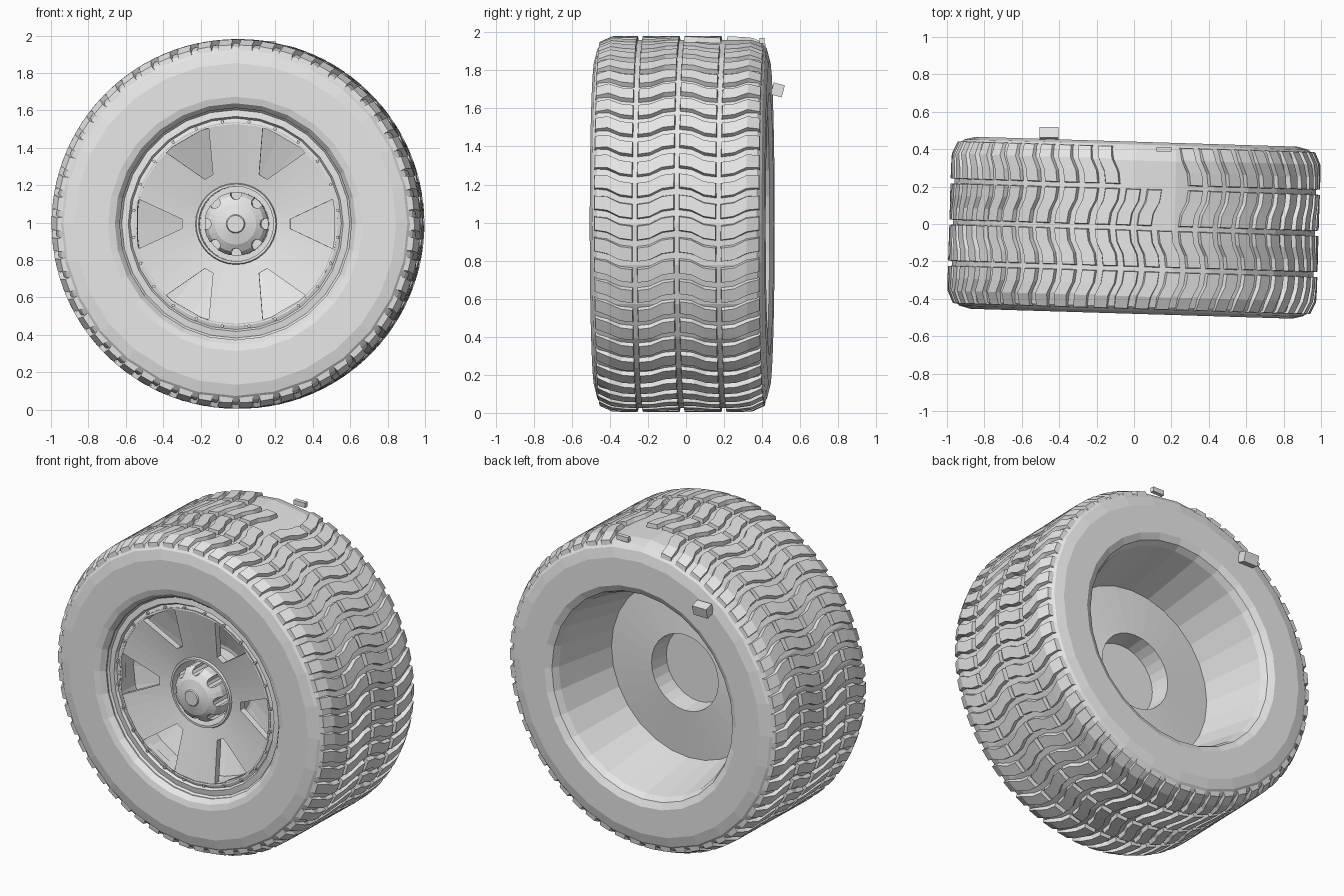
import bpy, bmesh
from math import sin, cos, pi, radians
from mathutils import Matrix, Vector

if "Cube" in bpy.data.objects:
    bpy.data.objects.remove(bpy.data.objects["Cube"])

SEG = 28
PLACE = Matrix.Translation((0, -0.02, 0.993)) @ Matrix.Rotation(radians(-1.75), 4, "Z")

grey = bpy.data.materials.new("plain grey")
grey.use_nodes = True
grey.diffuse_color = (0.8, 0.8, 0.8, 1)
grey.node_tree.nodes["Principled BSDF"].inputs["Base Color"].default_value = (0.8, 0.8, 0.8, 1)


def polar(r, a, y):
    return Vector((r * cos(a), y, r * sin(a)))


def finish(name, bm):
    bmesh.ops.remove_doubles(bm, verts=bm.verts, dist=1e-5)
    bmesh.ops.recalc_face_normals(bm, faces=bm.faces)
    mesh = bpy.data.meshes.new(name)
    bm.to_mesh(mesh)
    bm.free()
    mesh.materials.append(grey)
    obj = bpy.data.objects.new(name, mesh)
    bpy.context.collection.objects.link(obj)
    obj.matrix_world = PLACE
    return obj


def lathe(name, profile, seg=SEG):
    """Closed (y, radius) profile turned around the axle."""
    bm = bmesh.new()
    rings = [[bm.verts.new(polar(r, 2 * pi * i / seg, y)) for y, r in profile] for i in range(seg)]
    n = len(profile)
    for i in range(seg):
        a, b = rings[i], rings[(i + 1) % seg]
        for j in range(n):
            k = (j + 1) % n
            if profile[j][1] == 0 and profile[k][1] == 0:
                continue
            bm.faces.new((a[j], a[k], b[k], b[j]))
    bmesh.ops.dissolve_degenerate(bm, edges=bm.edges, dist=1e-6)
    return finish(name, bm)


def prism(bm, outline, y0, y1):
    """Extrude an (x, z) outline along the axle."""
    low = [bm.verts.new((x, y0, z)) for x, z in outline]
    high = [bm.verts.new((x, y1, z)) for x, z in outline]
    bm.faces.new(low)
    bm.faces.new(high)
    for i in range(len(low)):
        j = (i + 1) % len(low)
        bm.faces.new((low[i], low[j], high[j], high[i]))


def cut(obj, cutter):
    cutter.hide_render = True
    mod = obj.modifiers.new("cut", "BOOLEAN")
    mod.operation, mod.solver, mod.object = "DIFFERENCE", "EXACT", cutter
    bpy.context.view_layer.objects.active = obj
    bpy.ops.object.modifier_apply(modifier=mod.name)
    bpy.data.objects.remove(cutter)


def turned(points, a):
    return [(x * cos(a) - z * sin(a), x * sin(a) + z * cos(a)) for x, z in points]


# Tyre carcass
shoulder = [(0.36, 0.967), (0.42, 0.95), (0.445, 0.92), (0.46, 0.86)]
lathe("tyre", [(-0.42, 0.62), (-0.45, 0.645), (-0.46, 0.68)]
      + [(-y, r) for y, r in reversed(shoulder)] + shoulder
      + [(0.46, 0.69), (0.44, 0.65), (0.40, 0.64)])


# Tread blocks: four rows of zigzag blocks following the shoulder
def surface(y):
    y = abs(y)
    for (y0, r0), (y1, r1) in zip(shoulder, shoulder[1:]):
        if y0 <= y <= y1:
            return r0 + (r1 - r0) * (y - y0) / (y1 - y0)
    return shoulder[0][1]


def tread_block(bm, angle, y0, y1, lean):
    rings = []
    for t, swing in ((0, -1), (0.33, -0.65), (0.67, 0.65), (1, 1)):
        ring = []
        for height, half, inset in ((-0.02, 0.045, 0), (0.021, 0.036, 0.005)):
            y = y0 + inset + (y1 - y0 - 2 * inset) * t
            for side in (-1, 1):
                a = angle + lean * swing * 0.026 + side * half
                ring.append(bm.verts.new(polar(surface(y) + height, a, y)))
        rings.append([ring[0], ring[1], ring[3], ring[2]])
    for p, q in zip(rings, rings[1:]):
        for i in range(4):
            j = (i + 1) % 4
            bm.faces.new((p[i], p[j], q[j], q[i]))
    bm.faces.new(rings[0])
    bm.faces.new(rings[-1])


PER_ROW = 54
rows = [("tread_row_front", -0.437, -0.23, -1, 0), ("tread_row_mid_front", -0.21, -0.01, 1, 0),
        ("tread_row_mid_back", 0.01, 0.21, -1, 1), ("tread_row_back", 0.23, 0.437, 1, 3)]
for name, y0, y1, lean, missing in rows:
    bm = bmesh.new()
    for k in range(PER_ROW - missing):
        tread_block(bm, radians(72) - 2 * pi * k / PER_ROW, y0, y1, lean)
    finish(name, bm)

# Rim: outer lip, pocket floor, hub wall, rear disc and barrel
lathe("rim", [(-0.44, 0.645), (-0.40, 0.61), (-0.405, 0.575), (-0.39, 0.565), (-0.40, 0.535),
              (-0.27, 0.535), (-0.15, 0.24), (-0.15, 0), (-0.10, 0), (-0.10, 0.23),
              (0.03, 0.24), (0.0, 0.55), (0.40, 0.63), (0.44, 0.65)])

# Concave spoke plate with six tapered windows
plate = lathe("spoke_plate", [(-0.40, 0.545), (-0.33, 0.21), (-0.29, 0.21), (-0.36, 0.545)], 48)
bm = bmesh.new()
for i in range(6):
    window = [(0.29, -0.025), (0.525, -0.135), (0.525, 0.135), (0.29, 0.025)]
    prism(bm, turned(window, i * pi / 3), -0.6, -0.2)
cut(plate, finish("window_cutter", bm))

# Ring of small bolts on the rim lip
bm = bmesh.new()
for i in range(24):
    bolt = [(0.55 + 0.009 * cos(k * pi / 3), 0.009 * sin(k * pi / 3)) for k in range(6)]
    prism(bm, turned(bolt, (i + 0.5) * pi / 12), -0.408, -0.38)
finish("rim_bolts", bm)

# Hub sleeve and domed cap with eight grooves
lathe("hub_sleeve", [(-0.345, 0.20), (-0.345, 0.213), (-0.325, 0.22), (-0.14, 0.22), (-0.14, 0.20)], 32)
cap = lathe("hub_cap", [(-0.14, 0), (-0.14, 0.17), (-0.35, 0.17), (-0.385, 0.15), (-0.41, 0.11),
                        (-0.425, 0.05), (-0.432, 0.045), (-0.432, 0)], 32)
bm = bmesh.new()
for i in range(8):
    groove = [(0.16 + 0.03 * cos(k * pi / 5), 0.03 * sin(k * pi / 5)) for k in range(10)]
    prism(bm, turned(groove, i * pi / 4), -0.6, -0.22)
cut(cap, finish("groove_cutter", bm))


# Loose blocks on the rear side
def box(name, size, centre, tilt=0):
    bm = bmesh.new()
    bmesh.ops.create_cube(bm, size=1)
    bmesh.ops.scale(bm, vec=size, verts=bm.verts)
    obj = finish(name, bm)
    obj.matrix_world = Matrix.Translation(centre) @ Matrix.Rotation(radians(tilt), 4, "X")


box("loose_block", (0.10, 0.06, 0.065), (-0.455, 0.482, 1.697), -15)
box("loose_sliver", (0.08, 0.025, 0.03), (0.16, 0.40, 1.955))
